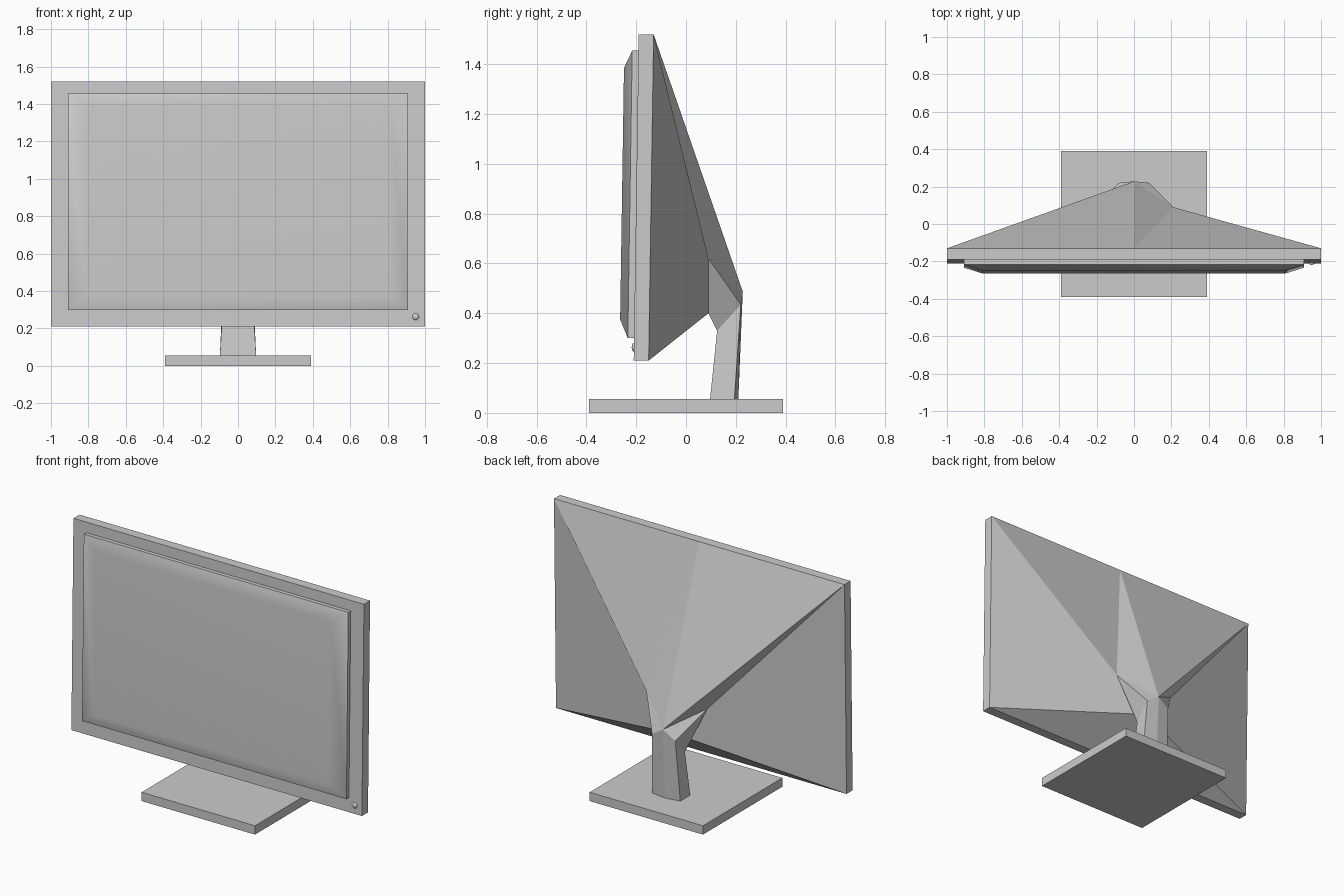
import bpy, bmesh
from mathutils import Matrix

if "Cube" in bpy.data.objects:
    bpy.data.objects.remove(bpy.data.objects["Cube"])


def make(name, verts, faces):
    me = bpy.data.meshes.new(name)
    me.from_pydata(verts, [], faces)
    bm = bmesh.new()
    bm.from_mesh(me)
    bmesh.ops.recalc_face_normals(bm, faces=bm.faces)
    bm.to_mesh(me)
    bm.free()
    ob = bpy.data.objects.new(name, me)
    bpy.context.collection.objects.link(ob)
    return ob


def smooth(ob, angle):
    bpy.ops.object.select_all(action='DESELECT')
    ob.select_set(True)
    bpy.context.view_layer.objects.active = ob
    bpy.ops.object.shade_smooth_by_angle(angle=angle)


def loft(name, rings):
    """Skin equal-length rings of points and cap both ends."""
    n = len(rings[0])
    faces = [tuple(range(n)), tuple(range((len(rings) - 1) * n, len(rings) * n))]
    for r in range(len(rings) - 1):
        for i in range(n):
            j = (i + 1) % n
            faces.append((r * n + i, r * n + j, (r + 1) * n + j, (r + 1) * n + i))
    return make(name, [p for ring in rings for p in ring], faces)


def front_y(z):
    """The panel leans back slightly."""
    return -0.21 + 0.02 * (z - 0.21) / 1.31


def panel_ring(x, z0, z1, depth):
    return [(sx * x, front_y(z) - depth, z)
            for sx, z in ((-1, z0), (1, z0), (1, z1), (-1, z1))]


# base plate
loft("base", [[(x, y, z) for x, y in ((-.39, -.39), (.39, -.39), (.39, .39), (-.39, .39))]
              for z in (0, .055)])

# bezel frame slab
loft("bezel", [panel_ring(1, .21, 1.52, 0), panel_ring(1, .21, 1.52, -.06)])

# bulging screen with softly shaded border
screen = loft("screen", [panel_ring(.91, .30, 1.455, -.01),
                         panel_ring(.91, .30, 1.455, .025),
                         panel_ring(.81, .375, 1.385, .057)])
smooth(screen, 0.7)
screen.modifiers.new("flat_centre", 'WEIGHTED_NORMAL').keep_sharp = True

# power button
bm = bmesh.new()
bmesh.ops.create_uvsphere(bm, u_segments=16, v_segments=8, radius=.018,
                          matrix=Matrix.Translation((.95, -.209, .263)) @ Matrix.Diagonal((1, .5, 1, 1)))
me = bpy.data.meshes.new("power_button")
bm.to_mesh(me)
bm.free()
button = bpy.data.objects.new("power_button", me)
bpy.context.collection.objects.link(button)
smooth(button, 0.7)

# shared points of the tapering rear, right and left
flare, under = (.21, .09, .62), (.08, .09, .40)
top, low = (1, -.13, 1.52), (1, -.15, .21)
peak, mid = (0, .228, .487), (0, -.13, 1.52)
back, knee = (.08, .22, .435), (.08, .125, .33)
back_foot, knee_foot = (.097, .194, .05), (.097, .096, .05)


def both(points):
    return points + [(-x, y, z) for x, y, z in points]


# rear shell: folded panels from the bezel to the neck
make("rear_shell", both([top, low, flare, under]) + [peak, mid],
     [(0, 1, 3, 2), (4, 5, 7, 6), (1, 5, 7, 3),
      (0, 2, 9), (2, 8, 9), (4, 8, 9), (4, 6, 8)])

# stand neck flaring up into the shell
make("stand_neck", both([flare, under, back, knee, back_foot, knee_foot])
     + [peak, (0, .21, .05)],
     [(0, 12, 2), (6, 12, 8), (0, 2, 3, 1), (6, 8, 9, 7),
      (2, 12, 13, 4), (8, 12, 13, 10), (2, 4, 5, 3), (8, 10, 11, 9),
      (1, 3, 9, 7), (3, 5, 11, 9), (4, 13, 10, 11, 5)])
